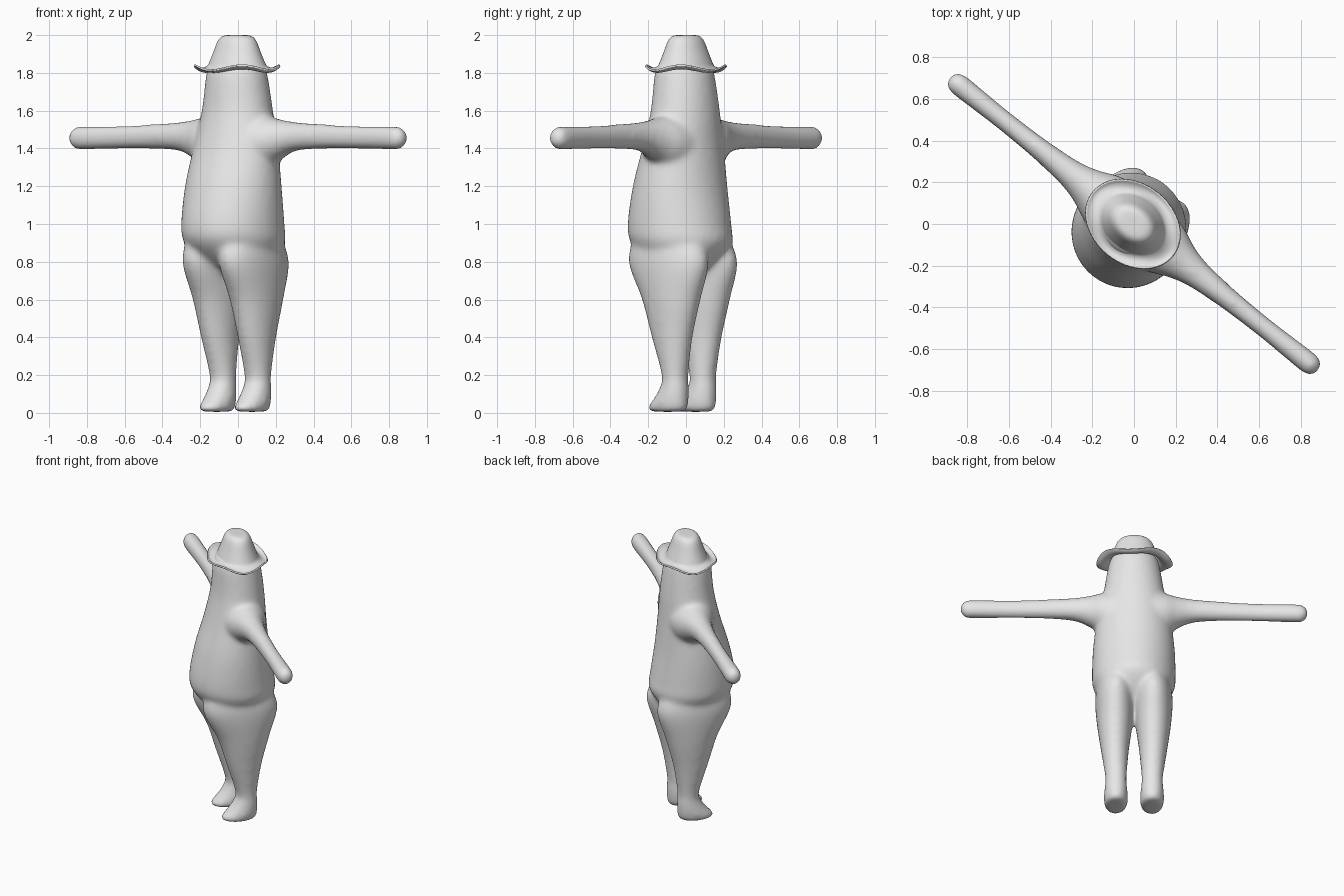
import bpy, bmesh, math
from mathutils import Vector

if "Cube" in bpy.data.objects:
    bpy.data.objects.remove(bpy.data.objects["Cube"])

TURN = math.radians(-38.5)   # the figure faces diagonally

grey = bpy.data.materials.new("plain grey")
grey.use_nodes = True
grey.diffuse_color = (0.8, 0.8, 0.8, 1)
grey.node_tree.nodes["Principled BSDF"].inputs["Base Color"].default_value = (0.8, 0.8, 0.8, 1)


def smooth_rings(rings, steps=5):
    """Catmull-Rom interpolation between cross-sections."""
    r = [Vector(v) for v in rings]
    out = []
    for i in range(len(r) - 1):
        p, a, b, n = r[max(i - 1, 0)], r[i], r[i + 1], r[min(i + 2, len(r) - 1)]
        for s in range(steps):
            t = s / steps
            out.append(0.5 * (2 * a + (b - p) * t + (2 * p - 5 * a + 4 * b - n) * t * t
                              + (3 * a - p - 3 * b + n) * t ** 3))
    return out + [r[-1]]


def loft(bm, rings, place, sides=40):
    """Closed tube through elliptical rings: position, centre u, centre v, radius u, radius v."""
    loops = []
    for pos, cu, cv, ru, rv in smooth_rings(rings):
        angles = [math.tau * k / sides for k in range(sides)]
        loops.append([bm.verts.new(place(pos, cu + ru * math.cos(a), cv + rv * math.sin(a)))
                      for a in angles])
    faces = [bm.faces.new(loops[0]), bm.faces.new(loops[-1])]
    for lo, hi in zip(loops, loops[1:]):
        for k in range(sides):
            j = (k + 1) % sides
            faces.append(bm.faces.new((lo[k], lo[j], hi[j], hi[k])))
    bmesh.ops.recalc_face_normals(bm, faces=faces)


def add_object(bm, name):
    mesh = bpy.data.meshes.new(name)
    bm.to_mesh(mesh)
    bm.free()
    mesh.materials.append(grey)
    mesh.shade_smooth()
    obj = bpy.data.objects.new(name, mesh)
    obj.rotation_euler.z = TURN
    bpy.context.collection.objects.link(obj)
    return obj


# Body: torso and head, blended with legs and arms
bm = bmesh.new()
torso = [(0.70, 0, 0, .10, .07), (0.80, 0, -.015, .20, .19), (0.90, 0, -.03, .263, .27),
         (1.00, 0, -.044, .272, .275), (1.20, 0, -.04, .265, .24), (1.40, 0, -.02, .24, .20),
         (1.60, 0, -.005, .198, .172), (1.80, 0, -.01, .166, .15), (1.86, 0, -.005, .14, .115),
         (1.88, 0, 0, .12, .095)]
loft(bm, torso, lambda p, u, v: (u, v, p))

leg = [(.006, .118, -.03, .066, .103), (.03, .118, -.03, .077, .12), (.08, .118, -.004, .078, .098),
       (.14, .118, .016, .072, .078), (.20, .118, .02, .07, .071), (.40, .124, .005, .09, .117),
       (.60, .125, 0, .115, .175), (.80, .122, -.02, .13, .25), (.95, .11, -.035, .12, .2)]
arm = [(.08, 0, 1.42, .16, .16), (.20, 0, 1.432, .135, .138), (.28, 0, 1.448, .10, .106),
       (.38, 0, 1.462, .072, .078), (.55, 0, 1.464, .055, .066), (.80, 0, 1.459, .048, .06),
       (1.06, 0, 1.455, .054, .061), (1.10, 0, 1.455, .047, .053), (1.12, 0, 1.455, .033, .037),
       (1.132, 0, 1.455, .012, .014)]
for side in (1, -1):
    loft(bm, leg, lambda p, u, v: (side * u, v, p))
    loft(bm, arm, lambda p, u, v: (side * p, u, v))
body = add_object(bm, "body")
blend = body.modifiers.new("blend", 'REMESH')
blend.mode = 'VOXEL'
blend.voxel_size = 0.014
blend.use_smooth_shade = True
soften = body.modifiers.new("soften", 'SMOOTH')
soften.factor = 0.5
soften.iterations = 14

# Hat: oval crown flowing into a wavy brim; profile of long radius, short radius, height, wave
profile = [(.006, .005, 2.0, 0, 0), (.05, .04, 2.0, 0, 0), (.085, .063, 1.994, 0, 0),
           (.112, .083, 1.97, 0, 0), (.137, .105, 1.91, 0, 0), (.158, .124, 1.86, 0, 0),
           (.172, .134, 1.836, .1, 0), (.20, .152, 1.822, .5, 0), (.225, .172, 1.822, .9, 0),
           (.243, .188, 1.832, 1, 0)]
bm = bmesh.new()
sides = 64
rows = []
for rx, ry, z, wave, _ in smooth_rings(profile, 3):
    row = []
    for k in range(sides):
        a = math.tau * k / sides
        lift = 0.013 * wave * math.cos(4 * (a + TURN))
        row.append(bm.verts.new((rx * math.cos(a) - .004, ry * math.sin(a) - .003, z + lift)))
    rows.append(row)
bm.faces.new(rows[0])
for lo, hi in zip(rows, rows[1:]):
    for k in range(sides):
        j = (k + 1) % sides
        bm.faces.new((lo[k], hi[k], hi[j], lo[j]))
bmesh.ops.recalc_face_normals(bm, faces=bm.faces[:])
hat = add_object(bm, "hat")
felt = hat.modifiers.new("felt", 'SOLIDIFY')
felt.thickness = 0.01
felt.offset = -1
